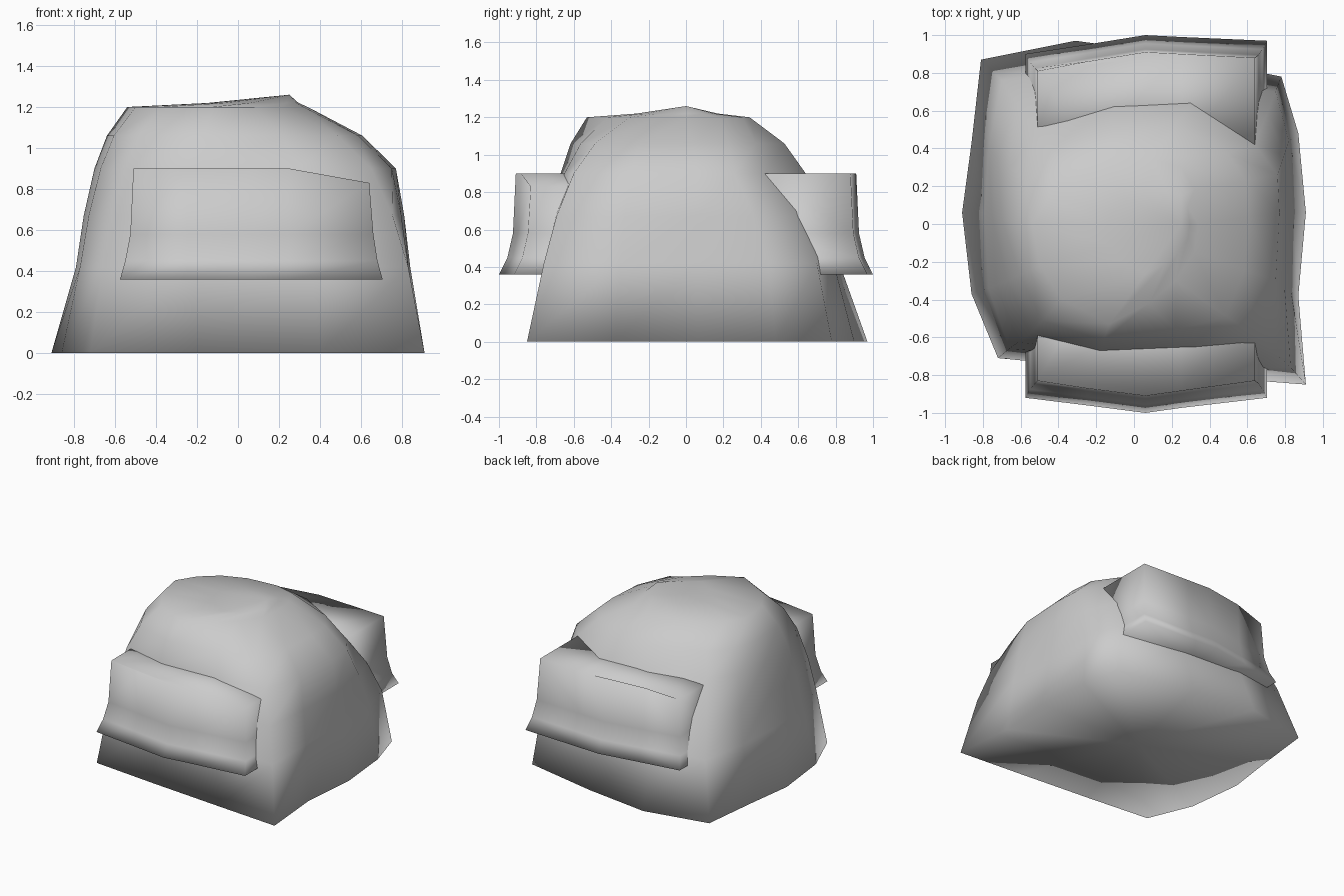
import bpy, bmesh

if "Cube" in bpy.data.objects:
    bpy.data.objects.remove(bpy.data.objects["Cube"])

def finish(name, bm, angle):
    bmesh.ops.recalc_face_normals(bm, faces=bm.faces)
    me = bpy.data.meshes.new(name)
    bm.to_mesh(me)
    bm.free()
    ob = bpy.data.objects.new(name, me)
    bpy.context.collection.objects.link(ob)
    bpy.ops.object.select_all(action='DESELECT')
    bpy.context.view_layer.objects.active = ob
    ob.select_set(True)
    bpy.ops.object.shade_smooth_by_angle(angle=angle)
    return ob

def loft(name, rings, apex=None, angle=3.1):
    """Skin closed rings of 3D points, capping the bottom and the top."""
    bm = bmesh.new()
    rows = [[bm.verts.new(p) for p in r] for r in rings]
    n = len(rows[0])
    for a, b in zip(rows, rows[1:]):
        for i in range(n):
            j = (i + 1) % n
            bm.faces.new((a[i], a[j], b[j], b[i]))
    # the bottom is fanned from its middle
    mid = bm.verts.new([sum(v.co[k] for v in rows[0]) / n for k in range(3)])
    for i in range(n):
        bm.faces.new((rows[0][(i + 1) % n], rows[0][i], mid))
    if apex:
        top = bm.verts.new(apex)
        for i in range(n):
            bm.faces.new((rows[-1][i], rows[-1][(i + 1) % n], top))
    else:
        bm.faces.new(rows[-1])
    return finish(name, bm, angle)

# Dome body: irregular outlines, counter-clockwise from the front right corner
base = [(.91, -.85), (.87, -.38), (.91, .06), (.87, .48), (.78, .78), (.2, .9), (-.31, .97),
        (-.81, .87), (-.86, .43), (-.91, .06), (-.86, -.37), (-.72, -.71), (-.2, -.76), (.4, -.81)]
waist = [(.83, -.76), (.83, -.35), (.84, .06), (.82, .44), (.75, .7), (.2, .79), (-.28, .82),
         (-.7, .76), (-.77, .4), (-.79, .06), (-.77, -.34), (-.66, -.66), (-.2, -.72), (.35, -.76)]
shoulder = [(.65, -.6), (.75, -.3), (.77, .06), (.76, .26), (.64, .42), (.3, .64), (-.1, .62),
            (-.52, .48), (-.66, .3), (-.7, .03), (-.67, -.3), (-.55, -.58), (-.18, -.67), (.3, -.65)]
crown = [(.22, -.3), (.32, -.15), (.34, 0), (.32, .18), (.25, .3), (.1, .34), (-.14, .32),
         (-.32, .25), (-.45, .14), (-.54, 0), (-.5, -.22), (-.38, -.4), (-.13, -.53), (.08, -.42)]
peak = (.25, 0)

def level(a, z, b=None, t=0):
    """Outline a, blended by t towards b, placed at height z."""
    return [(p[0] + (q[0] - p[0]) * t, p[1] + (q[1] - p[1]) * t, z) for p, q in zip(a, b or a)]

loft("dome_body", [level(base, 0), level(waist, .42), level(waist, .67, shoulder, .42),
                   level(shoulder, .9), level(shoulder, 1.06, crown, .38), level(crown, 1.2),
                   level(crown, 1.22, [peak] * 14, .5)],
     apex=(*peak, 1.26))

# Flared pockets on the front and back
def pocket(name, side, bottom_y, drop):
    rings = []
    for z, x0, x1, inset in ((.36, -.575, .705, 0), (.45, -.55, .68, .045),
                             (.58, -.525, .66, .075), (.9, -.51, .64, .09)):
        yl, ym, yr = (side * (y - inset) for y in bottom_y)
        # one upper corner sags below the rest of the top
        zl, zr = (z - d if z > .8 else z for d in drop)
        back = side * .38
        rings.append([(-.25, back, z), (x0, back, zl), (x0, yl, zl), (-.25, (yl + ym) / 2, z),
                      (.06, ym, z), (.25, ym + (yr - ym) / 3, z), (x1, yr, zr), (x1, back, zr),
                      (.25, back, z), (.06, back, z)])
    return loft(name, rings)

pocket("front_pocket", -1, (.92, 1.0, .92), (0, .07))
pocket("back_pocket", 1, (.90, 1.0, .97), (.04, 0))
